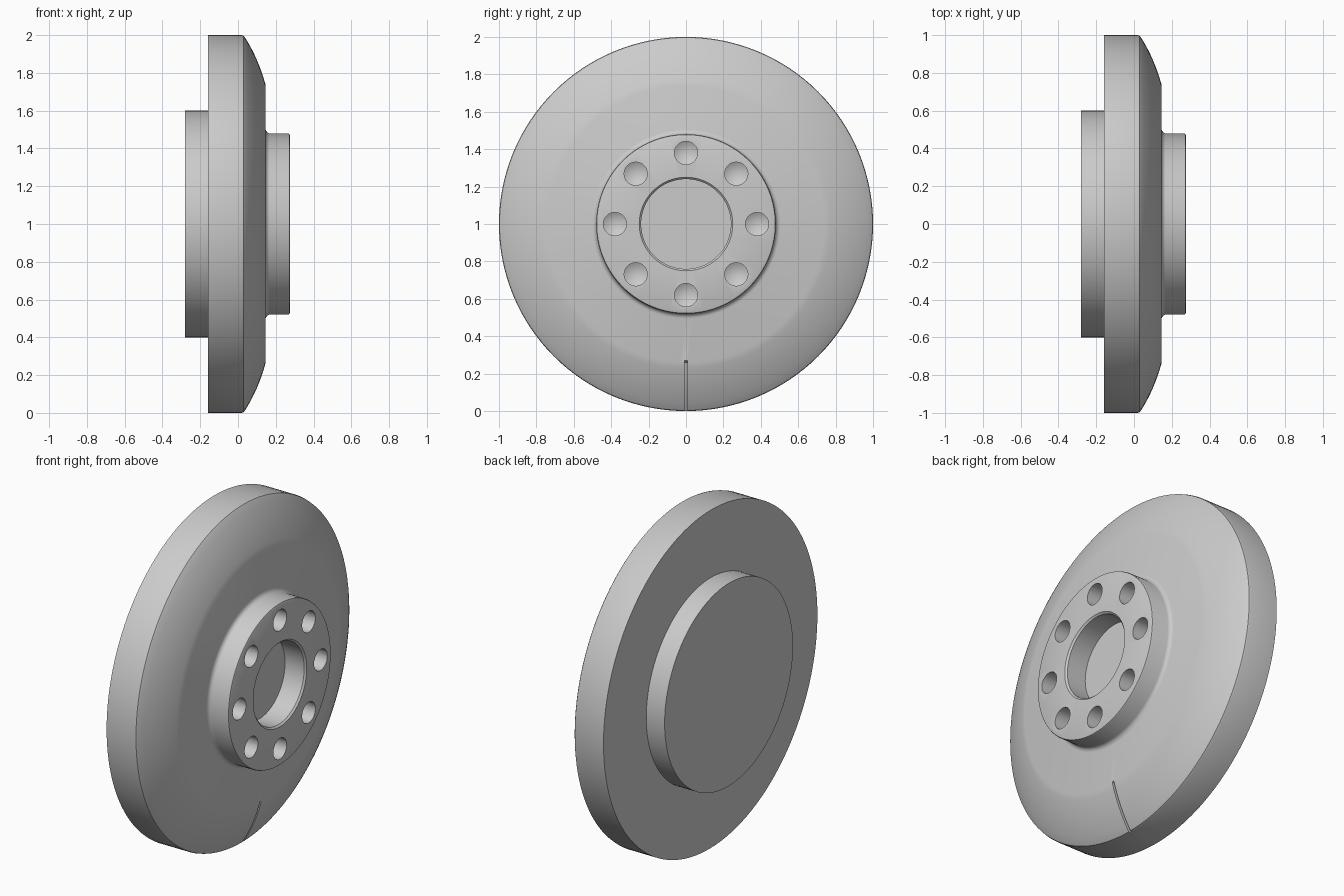
import bpy, bmesh, math
from mathutils import Matrix, Vector

if "Cube" in bpy.data.objects:
    bpy.data.objects.remove(bpy.data.objects["Cube"])

grey = bpy.data.materials.new("plain_grey")
grey.use_nodes = True
colour = (0.6, 0.6, 0.6, 1)
grey.diffuse_color = colour
grey.node_tree.nodes["Principled BSDF"].inputs["Base Color"].default_value = colour


def finish(name, bm):
    bmesh.ops.remove_doubles(bm, verts=bm.verts, dist=0.0001)
    bmesh.ops.recalc_face_normals(bm, faces=bm.faces)
    mesh = bpy.data.meshes.new(name)
    bm.to_mesh(mesh)
    bm.free()
    mesh.materials.append(grey)
    obj = bpy.data.objects.new(name, mesh)
    bpy.context.collection.objects.link(obj)
    return obj


def lathe(name, profile, steps, centre=(0, 0, 1)):
    """Revolve (x, radius) points about an axis parallel to x."""
    bm = bmesh.new()
    c = Vector(centre)
    verts = [bm.verts.new(c + Vector((x, 0, r))) for x, r in profile]
    edges = [bm.edges.new(pair) for pair in zip(verts, verts[1:])]
    bmesh.ops.spin(bm, geom=verts + edges, cent=c, axis=(1, 0, 0),
                   angle=math.tau, steps=steps, use_merge=True)
    return finish(name, bm)


def arc(p, q, bulge, count=8):
    """Shallow convex curve from p to q, pushed out at the middle."""
    p, q = Vector(p), Vector(q)
    d = (q - p).normalized()
    out = Vector((-d.y, d.x)) * -1
    if out.x < 0:
        out = -out
    return [tuple(p.lerp(q, t / count) + out * bulge * 4 * (t / count) * (1 - t / count))
            for t in range(count + 1)]


# Disc, rear boss, front hub and blind bore as one turned body
slope = arc((0.037, 0.988), (0.145, 0.74), 0.01)
profile = [(-0.28, 0), (-0.28, 0.6), (-0.16, 0.6), (-0.16, 1), (0.02, 1), (0.03, 0.997)]
profile += slope
profile += [(0.145, 0.505), (0.148, 0.494), (0.155, 0.485), (0.166, 0.48),
            (0.265, 0.48), (0.272, 0.477), (0.275, 0.47),
            (0.275, 0.25), (0.265, 0.24), (0.14, 0.24), (0.14, 0)]
disc = lathe("wheel_disc", profile, 128)


def cut(cutter):
    cutter.hide_render = True
    mod = disc.modifiers.new(cutter.name, "BOOLEAN")
    mod.operation = "DIFFERENCE"
    mod.solver = "EXACT"
    mod.object = cutter
    bpy.context.view_layer.objects.active = disc
    bpy.ops.object.modifier_apply(modifier=mod.name)
    bpy.data.objects.remove(cutter)


# Ring of eight drilled holes with conical bottoms
for i in range(8):
    a = math.tau * i / 8
    centre = (0, 0.38 * math.sin(a), 1 + 0.38 * math.cos(a))
    cut(lathe("bolt_hole", [(0.14, 0), (0.175, 0.062), (0.3, 0.062), (0.3, 0)], 32, centre))

# Thin timing groove down the lower slope
bm = bmesh.new()
floor = [(x - 0.018, r) for x, r in slope]
path = [(0.0, 1.02)] + floor + [(0.16, 0.72), (0.16, 1.02)]
face = bm.faces.new([bm.verts.new((x, -0.007, 1 - r)) for x, r in path])
moved = bmesh.ops.extrude_face_region(bm, geom=[face])["geom"]
bmesh.ops.translate(bm, vec=(0, 0.014, 0),
                    verts=[v for v in moved if isinstance(v, bmesh.types.BMVert)])
cut(finish("groove", bm))

bpy.ops.object.select_all(action="DESELECT")
disc.select_set(True)
bpy.context.view_layer.objects.active = disc
bpy.ops.object.shade_smooth_by_angle(angle=math.radians(30))
